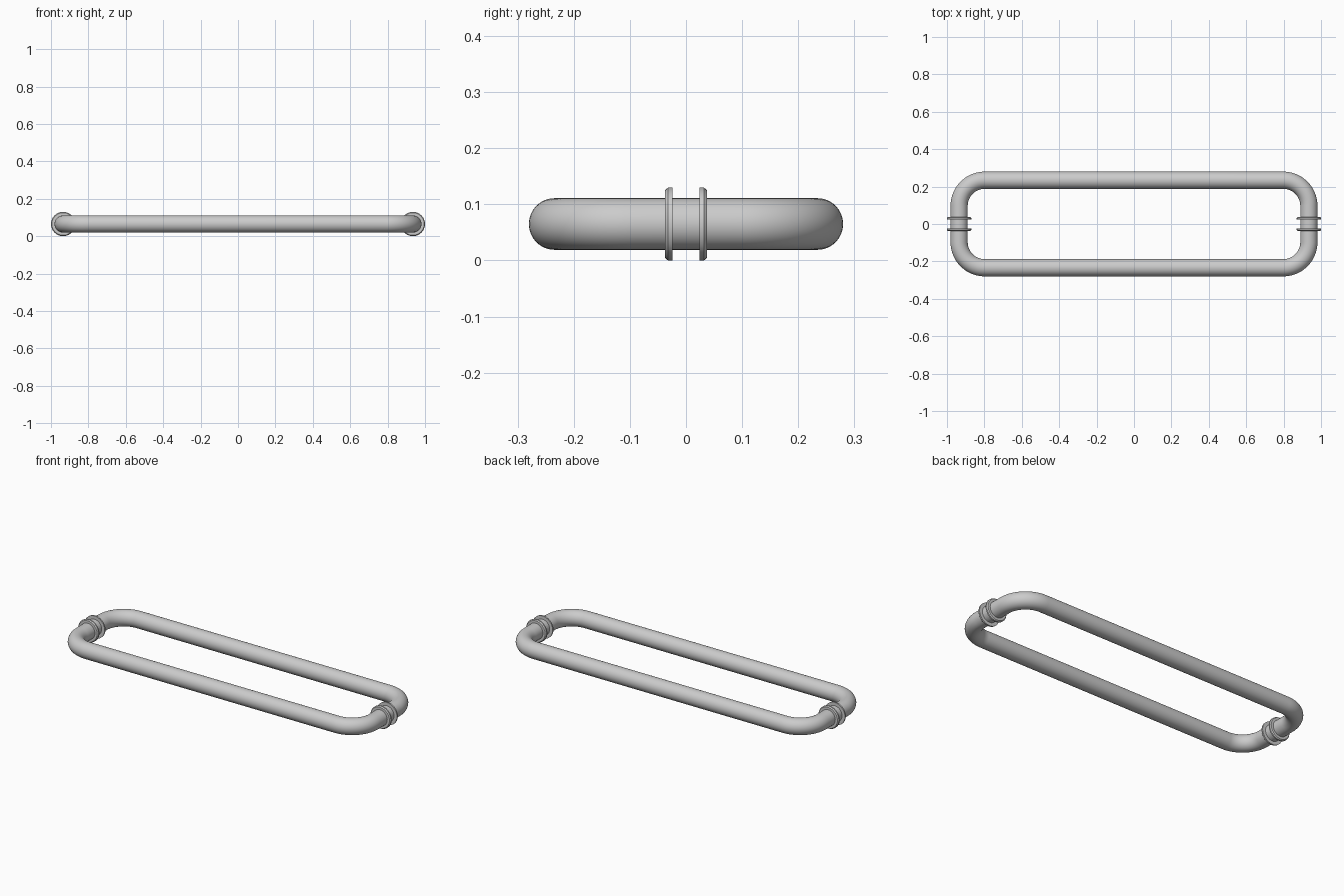
import bpy, bmesh, math

if "Cube" in bpy.data.objects:
    bpy.data.objects.remove(bpy.data.objects["Cube"])

X, Y, Z = 0.935, 0.234, 0.065      # tube centre line half-size and height
TUBE_R, BEND_R = 0.046, 0.137
SEGS, BEND_STEPS = 48, 20


def finish(name, bm):
    bmesh.ops.recalc_face_normals(bm, faces=bm.faces)
    mesh = bpy.data.meshes.new(name)
    bm.to_mesh(mesh)
    bm.free()
    ob = bpy.data.objects.new(name, mesh)
    bpy.context.collection.objects.link(ob)
    bpy.context.view_layer.objects.active = ob
    ob.select_set(True)
    bpy.ops.object.shade_smooth_by_angle(angle=math.radians(30))
    ob.select_set(False)
    return ob


def bridge(bm, loops):
    # joins consecutive loops, wrapping from last to first
    for i, a in enumerate(loops):
        b = loops[(i + 1) % len(loops)]
        n = len(a)
        for k in range(n):
            bm.faces.new((a[k], a[(k + 1) % n], b[(k + 1) % n], b[k]))


# Rounded rectangular tube: circle swept around four bends
bm = bmesh.new()
loops = []
for c, (sx, sy) in enumerate([(1, 1), (-1, 1), (-1, -1), (1, -1)]):
    cx, cy = sx * (X - BEND_R), sy * (Y - BEND_R)
    for i in range(BEND_STEPS + 1):
        a = math.pi / 2 * (c + i / BEND_STEPS)
        ring = []
        for k in range(SEGS):
            t = 2 * math.pi * k / SEGS
            r = BEND_R + TUBE_R * math.cos(t)
            ring.append(bm.verts.new((cx + r * math.cos(a), cy + r * math.sin(a),
                                      Z + TUBE_R * math.sin(t))))
        loops.append(ring)
bridge(bm, loops)
finish("handle_tube", bm)

# Washers around the short ends, chamfered on their outer side
PROFILE = [(0.044, 0.024), (0.065, 0.024), (0.065, 0.032), (0.060, 0.0375), (0.044, 0.0375)]
for side, sx in (("left", -1), ("right", 1)):
    for face, sy in (("front", -1), ("back", 1)):
        bm = bmesh.new()
        loops = [[bm.verts.new((sx * X + r * math.cos(2 * math.pi * k / SEGS), sy * y,
                                Z + r * math.sin(2 * math.pi * k / SEGS)))
                  for k in range(SEGS)] for r, y in PROFILE]
        bridge(bm, loops)
        finish(f"washer_{side}_{face}", bm)
